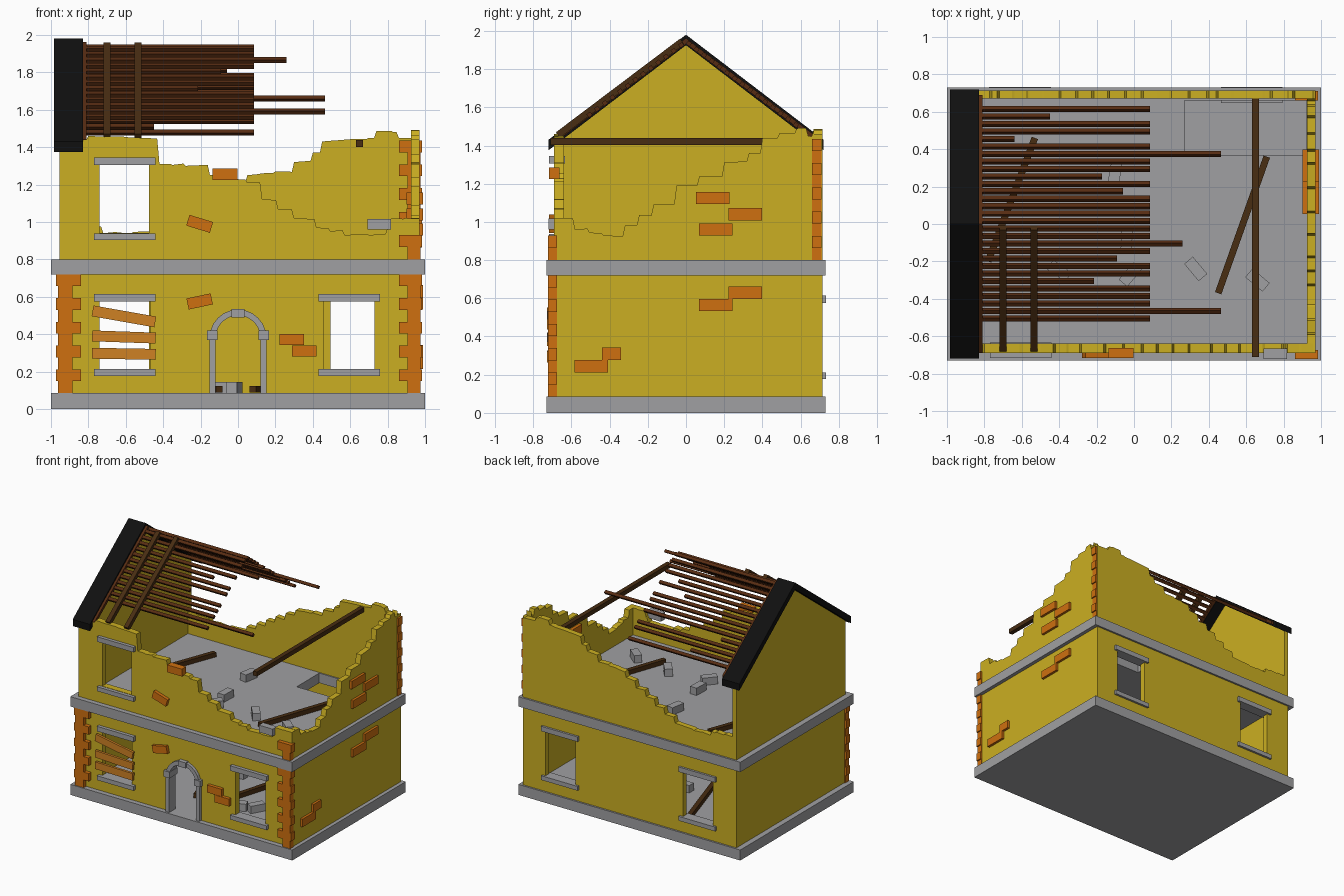
import bpy, bmesh, math, random
from mathutils import Matrix, Vector, Euler

random.seed(4)
cube = bpy.data.objects.get("Cube")
if cube:
    bpy.data.objects.remove(cube, do_unlink=True)


def material(name, *rgb):
    m = bpy.data.materials.new(name)
    m.use_nodes = True
    m.diffuse_color = (*rgb, 1)
    m.node_tree.nodes["Principled BSDF"].inputs["Base Color"].default_value = (*rgb, 1)
    return m


PLASTER = material("yellow plaster", .6, .43, .016)
BRICK = material("orange brick", .62, .16, .005)
STONE = material("grey stone", .35, .35, .36)
TILE = material("black roofing", .005, .005, .005)
BATTEN = material("red brown wood", .095, .025, .006)
BEAM = material("dark brown wood", .065, .026, .006)
PLANK = material("tan plank", .62, .22, .017)


def add_object(name, mesh, mat):
    mesh.materials.clear()
    mesh.materials.append(mat)
    ob = bpy.data.objects.new(name, mesh)
    bpy.context.collection.objects.link(ob)
    return ob


def box(name, mat, center, size, rot=(0, 0, 0)):
    bm = bmesh.new()
    place = Matrix.LocRotScale(Vector(center), Euler(rot), Vector(size))
    bmesh.ops.create_cube(bm, size=1, matrix=place)
    mesh = bpy.data.meshes.new(name)
    bm.to_mesh(mesh)
    bm.free()
    return add_object(name, mesh, mat)


def span(name, mat, x, y, z):
    """Box from three (low, high) ranges."""
    pairs = (x, y, z)
    return box(name, mat, [(a + b) / 2 for a, b in pairs], [b - a for a, b in pairs])


def beam(name, mat, a, b, width):
    a, b = Vector(a), Vector(b)
    rot = (b - a).to_track_quat("X", "Z").to_euler()
    return box(name, mat, (a + b) / 2, ((b - a).length, width, width), rot)


TURN = {"x": Matrix(((0, 0, 1), (1, 0, 0), (0, 1, 0))),
        "y": Matrix(((1, 0, 0), (0, 0, -1), (0, 1, 0))),
        "z": Matrix.Identity(3)}


def panel(name, mat, axis, lo, hi, outline, *holes):
    """Flat outline with holes, extruded along an axis from lo to hi."""
    curve = bpy.data.curves.new(name, "CURVE")
    curve.dimensions, curve.fill_mode = "2D", "BOTH"
    curve.extrude = (hi - lo) / 2
    for loop in (outline, *holes):
        spline = curve.splines.new("POLY")
        spline.points.add(len(loop) - 1)
        for p, (u, v) in zip(spline.points, loop):
            p.co = (u, v, 0, 1)
        spline.use_cyclic_u = True
    temp = bpy.data.objects.new("outline", curve)
    bpy.context.collection.objects.link(temp)
    graph = bpy.context.evaluated_depsgraph_get()
    mesh = bpy.data.meshes.new_from_object(temp.evaluated_get(graph))
    bpy.data.objects.remove(temp, do_unlink=True)
    bpy.data.curves.remove(curve)
    mesh.name = name
    shift = Vector([(lo + hi) / 2 if axis == c else 0 for c in "xyz"])
    mesh.transform(Matrix.Translation(shift) @ TURN[axis].to_4x4())
    bm = bmesh.new()
    bm.from_mesh(mesh)
    bmesh.ops.remove_doubles(bm, verts=bm.verts, dist=1e-5)
    bmesh.ops.recalc_face_normals(bm, faces=bm.faces)
    for f in bm.faces:
        f.smooth = False
    bm.to_mesh(mesh)
    bm.free()
    return add_object(name, mesh, mat)


def rect(u0, u1, v0, v1):
    return [(u0, v0), (u1, v0), (u1, v1), (u0, v1)]


def broken(points, bottom):
    """Wall outline whose top follows the points in crumbling steps."""
    top = [points[0]]
    for (u0, v0), (u1, v1) in zip(points, points[1:]):
        n = max(1, round((u1 - u0) / .09))
        for k in range(1, n + 1):
            u, v = u0 + (u1 - u0) * k / n, v0 + (v1 - v0) * k / n
            top += [(u - .012, top[-1][1] + random.uniform(-.006, .008)), (u, v)]
    return [(points[0][0], bottom)] + top + [(points[-1][0], bottom)]


def arch(r, bottom, spring):
    turn = [math.pi * k / 12 for k in range(13)]
    return [(r, bottom)] + [(r * math.cos(t), spring + r * math.sin(t)) for t in turn] + [(-r, bottom)]


def window(x):
    return rect(x - .135, x + .135, .21, .58)


GROUND, LEDGE, FLOOR = .085, .72, .8
FRONT, BACK = (-.69, -.64), (.67, .715)

# Slabs, the upper one with a stair opening
span("base_slab", STONE, (-1, 1), (-.73, .73), (0, GROUND))
panel("upper_floor", STONE, "z", LEDGE, FLOOR, rect(-1, 1, -.73, .73), rect(.27, .92, .37, .66))

# Ground storey walls
door = arch(.125, GROUND, .39)
panel("front_wall", PLASTER, "y", *FRONT,
      [(-.955, GROUND), (-.955, LEDGE), (.97, LEDGE), (.97, GROUND)] + door,
      window(-.605), window(.595))
panel("back_wall", PLASTER, "y", *BACK, rect(-.955, .97, GROUND, LEDGE), window(-.61), window(.63))
span("left_wall", PLASTER, (-.955, -.91), (FRONT[1], BACK[0]), (GROUND, LEDGE))
span("right_wall", PLASTER, (.925, .97), (FRONT[1], BACK[0]), (GROUND, LEDGE))

# Ruined upper walls
front_top = [(-.92, 1.44), (-.8, 1.46), (-.5, 1.45), (-.42, 1.31), (-.28, 1.3), (-.15, 1.25),
             (.05, 1.21), (.13, 1.12), (.3, 1.02), (.42, .97), (.57, .93), (.7, .93),
             (.8, .97), (.82, 1.02), (.97, 1.02)]
panel("upper_front_wall", PLASTER, "y", *FRONT, broken(front_top, FLOOR), rect(-.74, -.475, .94, 1.31))
back_top = [(-.92, .98), (-.76, .97), (-.72, .94), (-.48, .95), (-.3, 1.05), (-.13, 1.15),
            (.05, 1.25), (.2, 1.27), (.4, 1.37), (.45, 1.43), (.7, 1.45), (.74, 1.485),
            (.83, 1.48), (.86, 1.45), (.97, 1.46)]
panel("upper_back_wall", PLASTER, "y", *BACK, broken(back_top, FLOOR))
right_top = [(FRONT[1], 1.02), (-.58, .96), (-.43, .93), (-.32, .98), (-.17, 1.09), (-.05, 1.19),
             (.07, 1.24), (.2, 1.31), (.33, 1.36), (.4, 1.44), (.58, 1.49), (.64, 1.45), (BACK[0], 1.49)]
panel("upper_right_wall", PLASTER, "x", .925, .97, broken(right_top, FLOOR))
panel("gable_wall", PLASTER, "x", -.955, -.92,
      [(FRONT[0], FLOOR), (FRONT[0], 1.41), (0, 1.935), (BACK[1], 1.41), (BACK[1], FLOOR)])


# Remaining roof strip with its wooden edge
def chevron(half, peak, drop, thick):
    return [(-half, peak - drop), (0, peak), (half, peak - drop),
            (half, peak - drop - thick), (0, peak - thick), (-half, peak - drop - thick)]


panel("roof", TILE, "x", -.985, -.83, chevron(.72, 1.98, .55, .055))
panel("roof_edge", BATTEN, "x", -.84, -.81, chevron(.69, 1.962, .52, .03))

# Exposed battens, some snapped short and some long
snapped = {1: .465, 5: -.215, 8: -.09, 10: .26, 17: -.06, 19: -.17, 22: .465, 24: -.64, 27: -.45}
tilt = math.atan(.76)
for i in range(29):
    y = -.505 + i * .04
    end = snapped.get(i, .085)
    box("roof_batten", BATTEN, ((end - .82) / 2, y, 1.945 - .76 * abs(y)), (end + .82, .024, .022),
        (math.copysign(tilt, -y), 0, 0))
for x in (-.7, -.535):
    beam("rafter", BEAM, (x, -.67, 1.455), (x, -.02, 1.945), .036)

# Loose beams
beam("cross_beam", BEAM, (.65, -.71, 1.42), (.65, .68, 1.42), .036)
beam("fallen_beam", BEAM, (.45, -.37, .82), (.71, .36, .82), .036)
beam("fallen_beam", BEAM, (-.78, -.2, .82), (-.53, .46, .82), .036)
beam("fallen_beam", BEAM, (-.38, .5, .105), (-.1, -.4, .105), .036)
beam("fallen_beam", BEAM, (.08, -.45, .105), (.3, .3, .105), .036)

# Window lintels and sills
for x, wall, low, high in ((-.605, -.675, .195, .595), (.595, -.675, .195, .595),
                           (-.605, -.675, .92, 1.325), (-.61, .69, .195, .595), (.63, .69, .195, .595)):
    box("window_sill", STONE, (x, wall, low), (.33, .085, .035))
    box("window_lintel", STONE, (x, wall, high), (.33, .085, .04))

# Arched door surround
panel("door_surround", STONE, "y", -.715, -.63, arch(.152, GROUND, .38) + arch(.12, GROUND, .38)[::-1])
for x in (-.137, .137):
    box("door_impost", STONE, (x, -.675, .395), (.055, .1, .05))
box("door_keystone", STONE, (0, -.675, .512), (.07, .1, .045))


# Corner bricks in alternating lengths
def quoins(name, side, y, z0, z1, rows):
    step = (z1 - z0) / rows
    for k in range(rows):
        outer, inner = (.985, .86) if k % 2 else (.975, .905)
        if side < 0:
            outer, inner = outer - .012, inner - .02
        span(name, BRICK, sorted((side * outer, side * inner)), y, (z0 + k * step, z0 + (k + 1) * step))


quoins("front_left_quoin", 1, (-.722, -.675), GROUND, LEDGE, 10)
quoins("front_left_quoin", 1, (-.722, -.675), FLOOR, .93, 2)
quoins("front_right_quoin", -1, (-.722, -.675), GROUND, LEDGE, 10)
quoins("back_left_quoin", 1, (.66, .71), FLOOR, 1.435, 10)

# Bare bricks on the front and right walls
for x, z, angle in ((-.07, 1.255, 0), (-.205, .99, 17), (-.205, .575, -12), (.288, .372, 0), (.355, .31, 0)):
    box("front_brick", BRICK, (x, -.69, z), (.132, .055, .06), (0, math.radians(angle), 0))
for y, z, length in ((.14, 1.125, .175), (.31, 1.04, .175), (.155, .96, .175), (.31, .63, .175),
                     (.155, .565, .175), (-.39, .31, .1), (-.495, .245, .175)):
    box("side_brick", BRICK, (.945, y, z), (.09, length, .065))

# Boards nailed over one window
for z, angle in ((.495, 10), (.385, 2), (.295, 1)):
    box("window_board", PLANK, (-.61, -.717, z), (.34, .02, .058), (0, math.radians(angle), 0))

# Stone rubble
box("wall_rubble", STONE, (.755, -.693, .988), (.125, .055, .058))
for x, y, z, angle in ((-.4, -.25, FLOOR, -35), (-.1, .28, FLOOR, 80), (-.04, -.1, FLOOR, 88),
                       (-.02, -.27, FLOOR, 50), (.33, -.24, FLOOR, -50), (.66, -.3, FLOOR, -40),
                       (.39, -.32, GROUND, 60), (.27, -.37, GROUND, 20), (-.06, .1, GROUND, 0),
                       (-.02, -.2, GROUND, 75)):
    box("rubble", STONE, (x, y, z + .03), (.12, .06, .06), (0, 0, math.radians(angle)))
